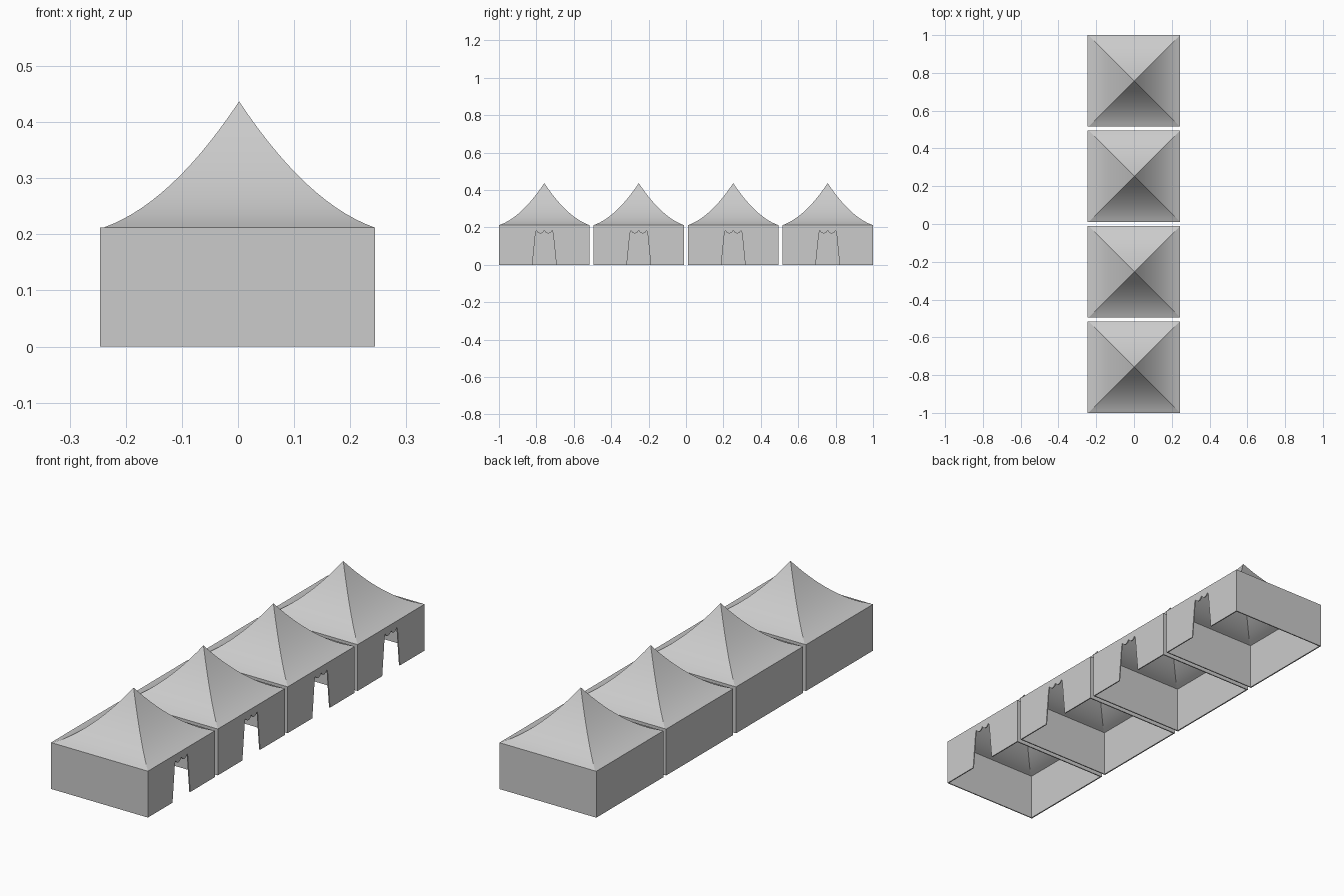
import bpy, bmesh, math
from mathutils import Vector

cube = bpy.data.objects.get("Cube")
if cube:
    bpy.data.objects.remove(cube, do_unlink=True)

canvas = bpy.data.materials.new("grey canvas")
canvas.use_nodes = True
canvas.diffuse_color = (0.6, 0.6, 0.6, 1)
canvas.node_tree.nodes["Principled BSDF"].inputs["Base Color"].default_value = canvas.diffuse_color

COUNT, PITCH = 4, 0.505       # tents in a row along y
HALF = 0.242                  # half width of one tent
EAVE, PEAK, SAG = 0.212, 0.437, 0.035
THICK = 0.005
SHIFT = 0.002                 # roof centre in x


def finish(bm, name):
    bmesh.ops.recalc_face_normals(bm, faces=bm.faces)
    mesh = bpy.data.meshes.new(name)
    bm.to_mesh(mesh)
    bm.free()
    mesh.materials.append(canvas)
    ob = bpy.data.objects.new(name, mesh)
    bpy.context.collection.objects.link(ob)
    return ob


def panel(name, outline, origin, along, depth):
    """Upright sheet: outline of (along, height) points, extruded by depth."""
    bm = bmesh.new()
    base = [bm.verts.new(Vector(origin) + Vector(along) * u + Vector((0, 0, z)))
            for u, z in outline]
    face = bm.faces.new(base)
    new = bmesh.ops.extrude_face_region(bm, geom=[face])["geom"]
    bmesh.ops.translate(bm, vec=depth, verts=[v for v in new if isinstance(v, bmesh.types.BMVert)])
    return finish(bm, name)


def rectangle(a, b):
    return [(a, 0), (b, 0), (b, EAVE), (a, EAVE)]


def door_outline():
    """Wall with a tapered doorway whose top edge hangs in two scallops."""
    peak, drop, half_top, half_foot = 0.184, 0.016, 0.042, 0.064
    top = [(-half_top - 0.005, peak - drop)]
    steps = 12
    for i in range(steps + 1):
        u = -1 + 2 * i / steps
        top.append((u * half_top, peak - drop * abs(math.sin(math.pi * u)) ** 0.7))
    top.append((half_top + 0.005, peak - drop))
    return ([(-HALF, 0), (-half_foot, 0)] + top +
            [(half_foot, 0), (HALF, 0), (HALF, EAVE), (-HALF, EAVE)])


def roof(name, cy):
    """Four-sided roof, sagging between peak and eaves."""
    bm = bmesh.new()
    rings, steps = [], 14
    for i in range(1, steps + 1):
        t = i / steps
        z = PEAK + (EAVE - PEAK) * t - 4 * SAG * t * (1 - t)
        rings.append([bm.verts.new((SHIFT + sx * HALF * t, cy + sy * HALF * t, z))
                      for sx, sy in ((-1, -1), (1, -1), (1, 1), (-1, 1))])
    tip = bm.verts.new((SHIFT, cy, PEAK))
    for k in range(4):
        n = (k + 1) % 4
        bm.faces.new((tip, rings[0][k], rings[0][n]))
        for a, b in zip(rings, rings[1:]):
            bm.faces.new((a[k], b[k], b[n], a[n]))
    ob = finish(bm, name)
    # normals up and out
    if ob.data.polygons[0].normal.z < 0:
        ob.data.flip_normals()
    bpy.ops.object.select_all(action="DESELECT")
    ob.select_set(True)
    bpy.context.view_layer.objects.active = ob
    bpy.ops.object.shade_smooth_by_angle(angle=math.radians(18))


for i in range(COUNT):
    cy = (i - (COUNT - 1) / 2) * PITCH
    n = f"_{i + 1}"
    roof("tent_roof" + n, cy)
    # end walls
    for side, label in ((-1, "front_wall"), (1, "rear_wall")):
        panel(label + n, rectangle(-HALF, HALF), (SHIFT, cy + side * HALF, 0),
              (1, 0, 0), (0, -side * THICK, 0))
    # plain wall and wall with the doorway
    panel("plain_wall" + n, rectangle(-HALF, HALF), (SHIFT - HALF, cy, 0),
          (0, 1, 0), (-THICK - 0.001, 0, 0))
    panel("door_wall" + n, door_outline(), (SHIFT + HALF, cy, 0),
          (0, 1, 0), (-THICK, 0, 0))
